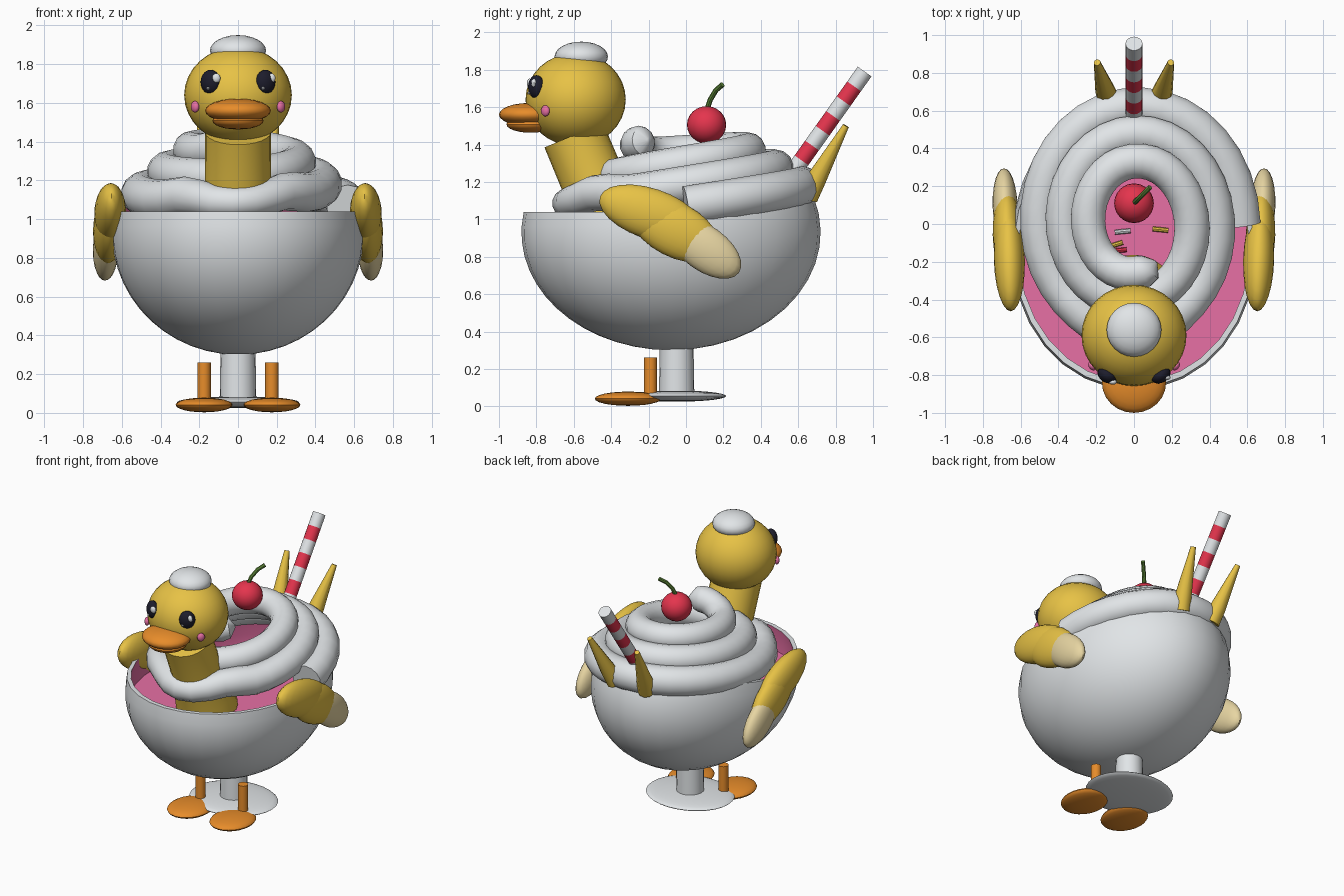
import bpy, bmesh, math
from mathutils import Vector, Matrix

if "Cube" in bpy.data.objects:
    bpy.data.objects.remove(bpy.data.objects["Cube"])


def material(name, rgb):
    m = bpy.data.materials.new(name)
    m.diffuse_color = (*rgb, 1)
    m.use_nodes = True
    m.node_tree.nodes["Principled BSDF"].inputs["Base Color"].default_value = m.diffuse_color
    return m


WHITE = material("soft_white", (0.80, 0.83, 0.85))
YELLOW = material("duck_yellow", (0.80, 0.54, 0.06))
PINK = material("pink", (0.90, 0.18, 0.42))
ORANGE = material("orange", (0.85, 0.28, 0.025))
RED = material("cherry_red", (0.78, 0.035, 0.075))
GREEN = material("stem_green", (0.12, 0.26, 0.045))
NAVY = material("dark_navy", (0.012, 0.012, 0.025))
CREAM = material("pale_feather", (0.84, 0.70, 0.38))


def finish(name, bm, mats):
    bmesh.ops.remove_doubles(bm, verts=bm.verts, dist=1e-5)
    bmesh.ops.recalc_face_normals(bm, faces=bm.faces)
    me = bpy.data.meshes.new(name)
    bm.to_mesh(me)
    bm.free()
    for m in mats:
        me.materials.append(m)
    ob = bpy.data.objects.new(name, me)
    bpy.context.collection.objects.link(ob)
    return ob


def ball(name, loc, radii, mat, rot=None, seg=24):
    """Ellipsoid."""
    bm = bmesh.new()
    M = Matrix.Translation(loc) @ (rot or Matrix()) @ Matrix.Diagonal((*radii, 1))
    bmesh.ops.create_uvsphere(bm, u_segments=seg, v_segments=seg // 2, radius=1, matrix=M)
    return finish(name, bm, [mat])


def sweep(name, pts, radii, mats, sides=14, ref=(1, 0, 0), pick=lambda i: 0):
    """Round tube along points, capped at both ends."""
    bm = bmesh.new()
    pts = [Vector(p) for p in pts]
    rings = []
    for i, p in enumerate(pts):
        d = (pts[min(i + 1, len(pts) - 1)] - pts[max(i - 1, 0)]).normalized()
        u = (Vector(ref) - d * d.dot(Vector(ref))).normalized()
        v = d.cross(u)
        rings.append([bm.verts.new(p + radii[i] * (u * math.cos(a) + v * math.sin(a)))
                      for a in (math.tau * k / sides for k in range(sides))])
    for i in range(len(pts) - 1):
        for k in range(sides):
            n = (k + 1) % sides
            f = bm.faces.new((rings[i][k], rings[i][n], rings[i + 1][n], rings[i + 1][k]))
            f.material_index = pick(i)
    bm.faces.new(rings[0][::-1]).material_index = pick(0)
    bm.faces.new(rings[-1]).material_index = pick(len(pts) - 2)
    return finish(name, bm, mats)


# Bowl: egg shell, fuller at the front, rim rising to the back, pink inside with a flat filling
CY, CZ, RX, RY, RZ, FILL = -0.08, 0.93, 0.65, 0.80, 0.63, 0.87


def bowl():
    bm = bmesh.new()
    n, rows = 32, 14
    cols = []
    for k in range(n):
        a = math.tau * k / n
        y = CY + RY * math.sin(a)
        rim = 1.04 + 0.18 * max(0, y + 0.2)

        def at(z, s=1.0):
            h = s * math.sqrt(max(0, 1 - ((z - CZ) / RZ) ** 2))
            return (RX * h * math.cos(a) * (1 - 0.05 * h * math.sin(a)), CY + RY * h * math.sin(a), z)
        top = math.asin((rim - CZ) / RZ)
        col = [at(CZ + RZ * math.sin(-math.pi / 2 + (top + math.pi / 2) * j / rows))
               for j in range(rows + 1)]
        col += [at(rim, 0.96), at(0.95, 0.96), at(FILL, 0.96), (0, CY, FILL)]
        cols.append([bm.verts.new(c) for c in col])
    for k in range(n):
        A, B = cols[k], cols[(k + 1) % n]
        for j in range(len(A) - 1):
            f = bm.faces.new((A[j], B[j], B[j + 1], A[j + 1]))
            f.material_index = 1 if j > rows else 0
    bmesh.ops.remove_doubles(bm, verts=bm.verts, dist=1e-4)
    finish("bowl", bm, [WHITE, PINK])


bowl()

# Glass stem and foot plate
sweep("glass_stem", [(0, -0.05, 0.04), (0, -0.05, 0.34)], [0.095, 0.09], [WHITE], 20)
ball("glass_base", (0, -0.05, 0.055), (0.315, 0.265, 0.03), WHITE, seg=28)

# Whipped cream: tilted spiral that bulges out around the neck, with a rounded end
pts, rad = [], []
TURNS, N = 2.85, 96
for i in range(N + 1):
    t = TURNS * i / N
    a = math.tau * t
    ax, ay = 0.565 - 0.129 * t, 0.655 - 0.143 * t
    bulge = math.exp(-((t - 0.75) / 0.07) ** 2)
    collar = math.exp(-((abs(t - 0.75) - 0.09) / 0.04) ** 2)
    lift = 0.05 * min(1, max(0, (t - 2.6) / 0.15))
    z = 1.07 + 0.115 * t + 0.15 * ax * math.sin(a) + lift + 0.035 * collar
    pts.append((ax * math.cos(a), ay * math.sin(a) - 0.09 * bulge, z))
    end = min(1, (TURNS - t) / 0.07)
    rad.append((0.108 - 0.006 * t - 0.025 * bulge) * max(0.12, math.sqrt(1 - (1 - end) ** 2)))
sweep("whipped_cream", pts, rad, [WHITE], 14, ref=(0, 0, 1))

# Cherry
ball("cherry", (0, 0.11, 1.505), (0.105, 0.105, 0.1), RED)
sweep("cherry_stem", [(0, 0.11, 1.58), (0.02, 0.13, 1.64), (0.05, 0.16, 1.69), (0.085, 0.195, 1.72)],
      [0.014] * 4, [GREEN], 8)

# Striped straw
top, axis = Vector((0, 0.955, 1.79)), Vector((0, -0.58, -0.815))
sweep("straw", [top + axis * 0.097 * i for i in range(11)], [0.045] * 11, [WHITE, RED], 16,
      pick=lambda i: i % 2)

# Sprinkles on the filling
for i, (x, y, ang, m) in enumerate([(-0.06, -0.04, 0.1, WHITE), (0.14, -0.03, -0.1, YELLOW),
                                    (-0.10, -0.11, 0.3, YELLOW), (-0.08, -0.14, 0.1, RED)]):
    d = Vector((math.cos(ang), math.sin(ang), 0)) * 0.042
    c = Vector((x, y, FILL + 0.012))
    sweep(f"sprinkle_{i}", [c - d, c + d], [0.013] * 2, [m], 8, ref=(0, 0, 1))

# Neck with its wider foot, head and cap of cream
sweep("neck", [(0, -0.36, 0.85), (0, -0.40, 0.96), (0, -0.47, 1.14), (0, -0.60, 1.45)],
      [0.21, 0.20, 0.172, 0.17], [YELLOW], 24)
ball("head", (0, -0.59, 1.64), (0.278, 0.268, 0.25), YELLOW, seg=32)
ball("head_cream", (0, -0.56, 1.87), (0.145, 0.143, 0.08), WHITE)

# Beak
ball("upper_beak", (0, -0.84, 1.56), (0.17, 0.16, 0.062), ORANGE)
ball("lower_beak", (0, -0.83, 1.508), (0.132, 0.13, 0.045), ORANGE)

# Mirrored parts
for s, side in ((-1, "left"), (1, "right")):
    turn = Matrix.Rotation(s * 0.55, 4, "Z")
    ball(f"{side}_eye", (s * 0.142, -0.80, 1.708), (0.055, 0.04, 0.063), NAVY, turn, 20)
    ball(f"{side}_eye_glint", (s * 0.142 + 0.03, -0.825 + s * 0.012, 1.728), (0.022, 0.014, 0.025), WHITE, seg=12)
    ball(f"{side}_eye_spark", (s * 0.142 - 0.012, -0.834 - s * 0.004, 1.676), (0.009, 0.009, 0.009), WHITE, seg=8)
    ball(f"{side}_cheek", (s * 0.222, -0.752, 1.58), (0.027, 0.018, 0.03), PINK,
         Matrix.Rotation(s * 0.9, 4, "Z"), 14)

    # Wing: three overlapping feathers, the last one pale
    for name, loc, tilt, r, m in (
            ("wing_upper", (0.660, -0.19, 1.03), -0.32, (0.082, 0.285, 0.135), YELLOW),
            ("wing_middle", (0.670, -0.06, 0.945), -0.48, (0.078, 0.26, 0.145), YELLOW),
            ("wing_tip", (0.683, 0.10, 0.845), -0.62, (0.066, 0.225, 0.12), CREAM)):
        rot = Matrix.Rotation(-s * 0.03, 4, "Z") @ Matrix.Rotation(tilt, 4, "X")
        ball(f"{side}_{name}", (s * loc[0], loc[1], loc[2]), r, m, rot)

    # Tail feather
    sweep(f"{side}_tail_feather", [(s * 0.13, 0.65, 1.12), (s * 0.15, 0.70, 1.22), (s * 0.195, 0.855, 1.5)],
          [0.06, 0.055, 0.018], [YELLOW], 10)

    # Leg and webbed foot
    sweep(f"{side}_leg", [(s * 0.175, -0.19, 0.04), (s * 0.175, -0.19, 0.26)], [0.035] * 2, [ORANGE], 14)
    ball(f"{side}_foot", (s * 0.175, -0.31, 0.041), (0.147, 0.178, 0.038), ORANGE)

# Smooth shading with sharp edges kept
for ob in bpy.context.scene.objects:
    ob.select_set(True)
    bpy.context.view_layer.objects.active = ob
bpy.ops.object.shade_smooth_by_angle(angle=math.radians(40))
